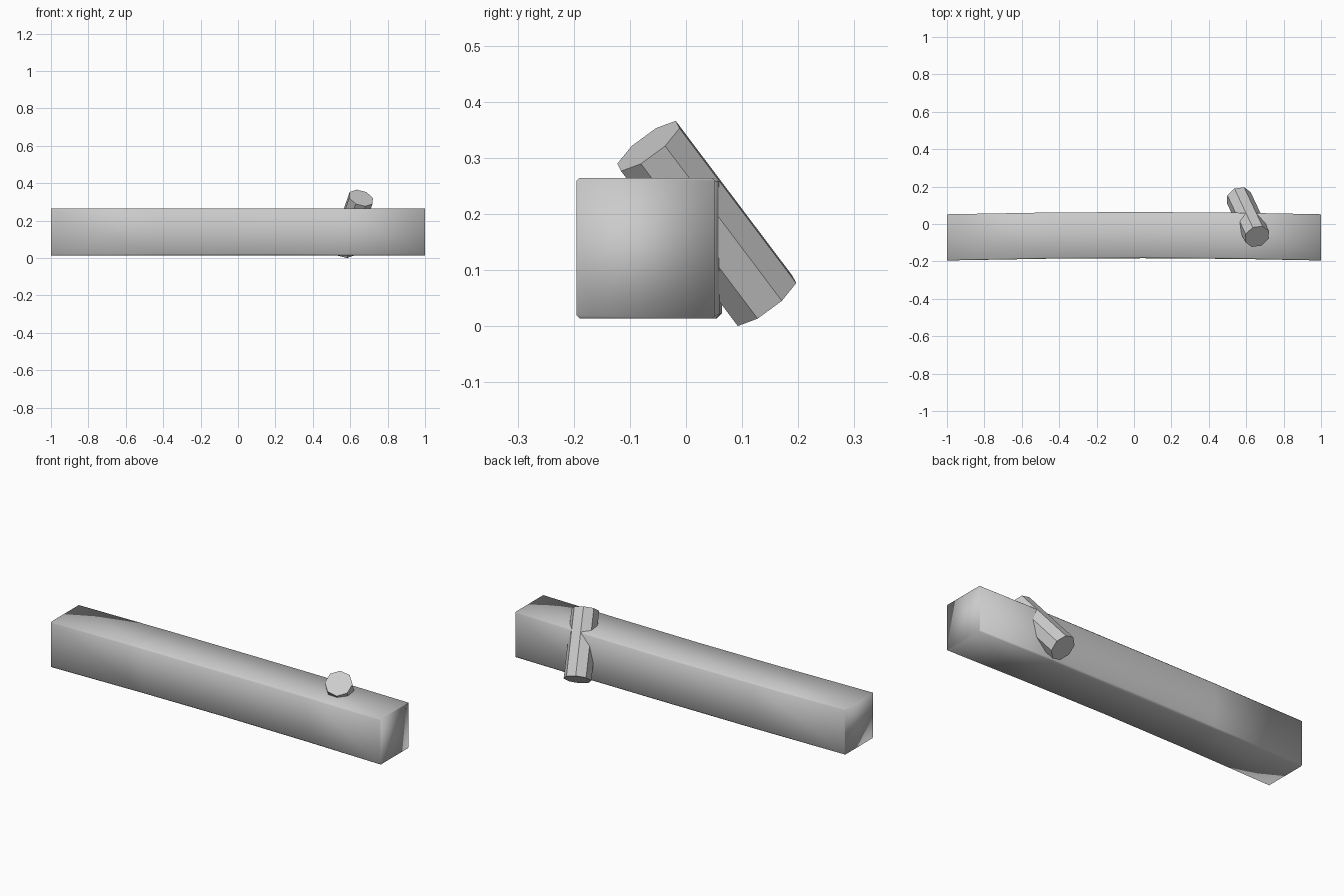
import bpy, bmesh, math
from mathutils import Vector

if "Cube" in bpy.data.objects:
    bpy.data.objects.remove(bpy.data.objects["Cube"])


def make_object(name, bm):
    bmesh.ops.recalc_face_normals(bm, faces=bm.faces)
    mesh = bpy.data.meshes.new(name)
    bm.to_mesh(mesh)
    bm.free()
    obj = bpy.data.objects.new(name, mesh)
    bpy.context.collection.objects.link(obj)
    return obj


# Hewn beam: nearly square section with worn corners, bowed slightly to the back
bm = bmesh.new()
rings = []
for x in (-1, -0.45, 0.05, 0.55, 1):
    bow = 0.012 * (1 - x * x)
    y0, y1, z0, z1 = -0.195 + bow, 0.052 + bow, 0.014, 0.264
    c = 0.005 + 0.004 * (1 - abs(x))
    section = [(y0 + c, z0), (y1 - c, z0), (y1, z0 + c), (y1, z1 - c),
               (y1 - c, z1), (y0 + c, z1), (y0, z1 - c), (y0, z0 + c)]
    rings.append([bm.verts.new((x, y, z)) for y, z in section])
for a, b in zip(rings, rings[1:]):
    for i in range(8):
        j = (i + 1) % 8
        bm.faces.new((a[i], a[j], b[j], b[i]))
bm.faces.new(rings[0])
bm.faces.new(rings[-1])
beam = make_object("beam", bm)
beam.data.polygons.foreach_set("use_smooth", [True] * len(beam.data.polygons))

# Slanted eight-sided peg driven through the beam
low = Vector((0.56, 0.141, 0.045))
high = Vector((0.658, -0.067, 0.321))
axis = high - low
bpy.ops.mesh.primitive_cylinder_add(vertices=8, radius=0.07, depth=axis.length,
                                    location=(low + high) / 2)
peg = bpy.context.object
peg.name = "peg"
peg.rotation_mode = 'QUATERNION'
peg.rotation_quaternion = axis.to_track_quat('Z', 'Y')
